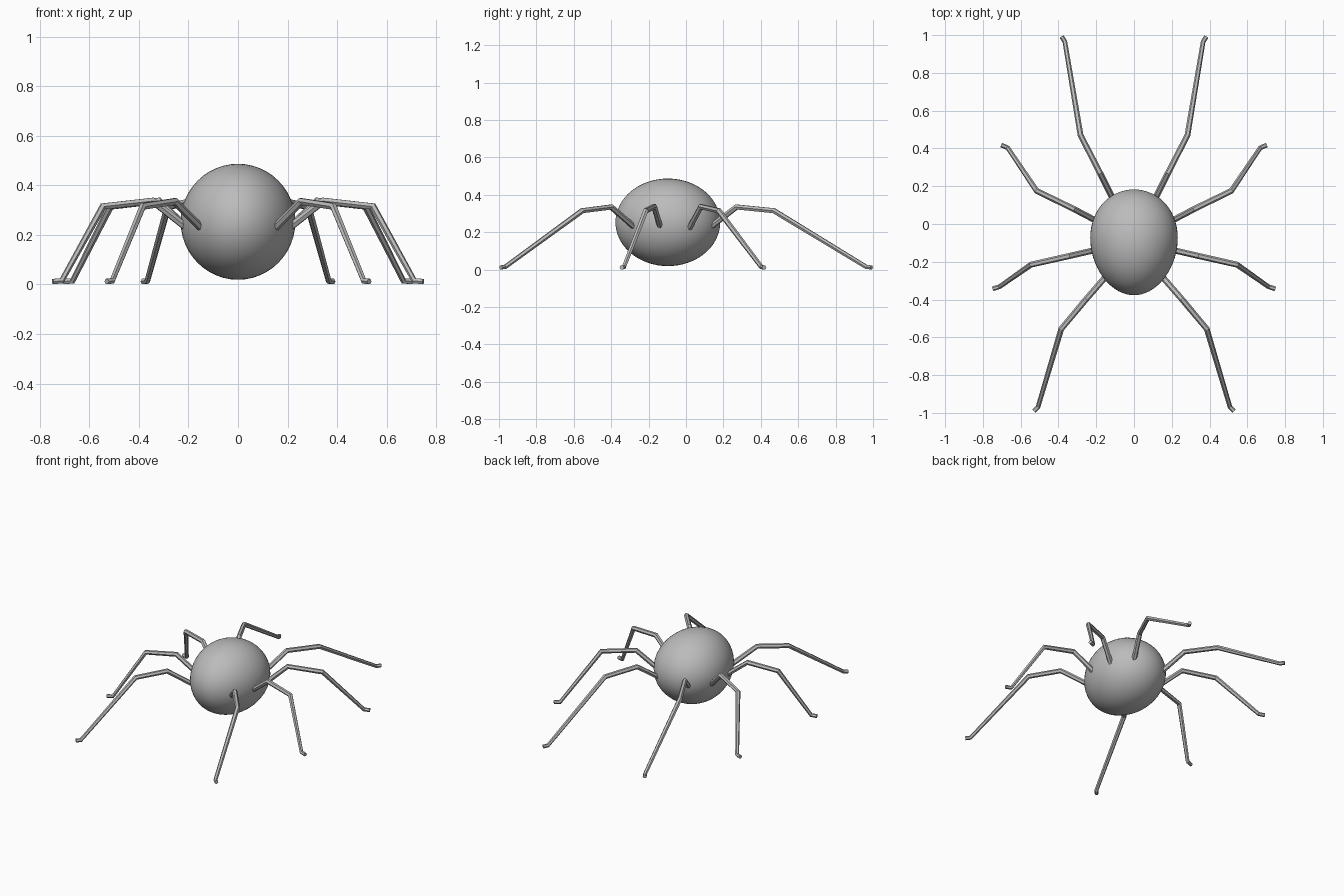
import bpy, bmesh, math
from mathutils import Vector, Matrix

if "Cube" in bpy.data.objects:
    bpy.data.objects.remove(bpy.data.objects["Cube"])

grey = bpy.data.materials.new("plain grey")
grey.diffuse_color = (0.5, 0.5, 0.5, 1)
grey.use_nodes = True
grey.node_tree.nodes["Principled BSDF"].inputs["Base Color"].default_value = grey.diffuse_color


def make_object(name, bm):
    bmesh.ops.recalc_face_normals(bm, faces=bm.faces)
    me = bpy.data.meshes.new(name)
    bm.to_mesh(me)
    bm.free()
    me.materials.append(grey)
    ob = bpy.data.objects.new(name, me)
    bpy.context.collection.objects.link(ob)
    return ob


# Egg-shaped body, narrower in plan towards the front
bm = bmesh.new()
bmesh.ops.create_uvsphere(bm, u_segments=48, v_segments=32, radius=1,
                          matrix=Matrix.Rotation(math.pi / 2, 4, 'X'))
for v in bm.verts:
    x, y, z = v.co
    v.co = (x * 0.231 * (1 + 0.08 * y), -0.097 + y * 0.28, 0.253 + z * 0.234)
for f in bm.faces:
    f.smooth = True
make_object("body", bm)


def leg(name, root, peak, knee, ankle, tip):
    """Six-sided tapering tube with mitred joints, mirrored to the other side."""
    pts = [Vector(p) for p in (root, peak, knee, ankle, tip)]
    pts[0] += (pts[0] - pts[1]).normalized() * 0.04   # sink the root into the body
    radii = (0.016, 0.016, 0.0155, 0.0125, 0.0125)
    bm = bmesh.new()
    rings = []
    for i, p in enumerate(pts):
        d_in = (p - pts[max(i - 1, 0)]).normalized()
        d_out = (pts[min(i + 1, 4)] - p).normalized()
        t = (d_in + d_out).normalized()
        side = t.cross(Vector((0, 0, 1))).normalized()
        up = side.cross(t)
        ring = []
        for k in range(6):
            a = math.tau * k / 6
            ring.append(bm.verts.new(p + (side * math.cos(a) + up * math.sin(a)) * radii[i]))
        rings.append(ring)
    for a, b in zip(rings, rings[1:]):
        for k in range(6):
            bm.faces.new((a[k], a[(k + 1) % 6], b[(k + 1) % 6], b[k]))
    bm.faces.new(rings[0])
    bm.faces.new(rings[-1])
    ob = make_object(name, bm)
    ob.modifiers.new("mirror", 'MIRROR').use_mirror_merge = False


# Four pairs of legs, front to back
leg("front_legs", (0.155, -0.285, 0.235), (0.255, -0.40, 0.335), (0.385, -0.555, 0.315),
    (0.508, -0.968, 0.014), (0.530, -0.990, 0.012))
leg("middle_front_legs", (0.215, -0.14, 0.235), (0.345, -0.17, 0.337), (0.545, -0.215, 0.315),
    (0.712, -0.332, 0.014), (0.748, -0.343, 0.012))
leg("middle_back_legs", (0.215, 0.025, 0.235), (0.32, 0.08, 0.337), (0.515, 0.175, 0.315),
    (0.668, 0.403, 0.014), (0.703, 0.418, 0.012))
leg("back_legs", (0.115, 0.14, 0.235), (0.18, 0.27, 0.335), (0.283, 0.47, 0.315),
    (0.366, 0.965, 0.014), (0.383, 0.992, 0.012))
